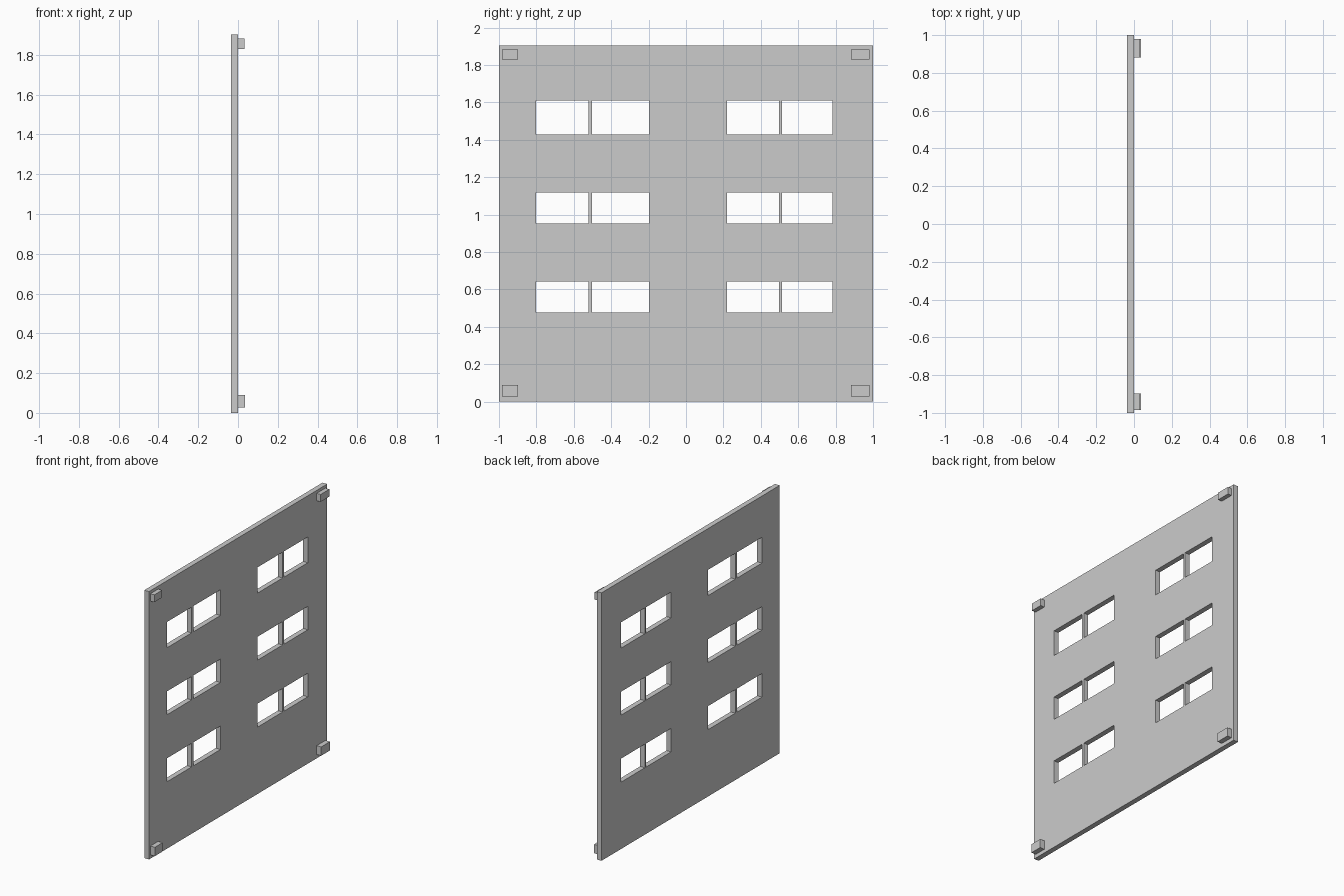
import bpy, bmesh
from mathutils import Vector

if "Cube" in bpy.data.objects:
    bpy.data.objects.remove(bpy.data.objects["Cube"])

X_BACK, X_FACE, X_PEG = -0.036, 0.001, 0.036
# edges of the window columns and rows; odd intervals are openings
Y_CUTS = [-1, -0.801, -0.522, -0.502, -0.198, 0.219, 0.498, 0.513, 0.782, 1]
Z_CUTS = [0, 0.475, 0.642, 0.951, 1.117, 1.427, 1.61, 1.903]


def finish(name, bm):
    bmesh.ops.recalc_face_normals(bm, faces=bm.faces)
    mesh = bpy.data.meshes.new(name)
    bm.to_mesh(mesh)
    bm.free()
    obj = bpy.data.objects.new(name, mesh)
    bpy.context.collection.objects.link(obj)
    return obj


def box(name, lo, hi):
    lo, hi = Vector(lo), Vector(hi)
    bm = bmesh.new()
    bmesh.ops.create_cube(bm, size=1)
    bmesh.ops.scale(bm, vec=hi - lo, verts=bm.verts)
    bmesh.ops.translate(bm, vec=(lo + hi) / 2, verts=bm.verts)
    return finish(name, bm)


# Wall panel: a grid sheet with the window cells left out, extruded to thickness
bm = bmesh.new()
grid = [[bm.verts.new((X_BACK, y, z)) for z in Z_CUTS] for y in Y_CUTS]
for i in range(len(Y_CUTS) - 1):
    for j in range(len(Z_CUTS) - 1):
        if i % 2 and j % 2:
            continue
        bm.faces.new((grid[i][j], grid[i + 1][j], grid[i + 1][j + 1], grid[i][j + 1]))
sheet = bm.faces[:]
ext = bmesh.ops.extrude_face_region(bm, geom=sheet, use_keep_orig=True)
moved = [g for g in ext["geom"] if isinstance(g, bmesh.types.BMVert)]
bmesh.ops.translate(bm, vec=(X_FACE - X_BACK, 0, 0), verts=moved)
finish("wall_panel", bm)

# Corner pegs on the +x face
for side, y0, y1 in (("left", -0.985, -0.898), ("right", 0.882, 0.98)):
    for level, z0, z1 in (("bottom", 0.027, 0.09), ("top", 1.83, 1.882)):
        depth = X_PEG if level == "bottom" else X_PEG - 0.004
        box(f"{level}_{side}_peg", (X_FACE - 0.001, y0, z0), (depth, y1, z1))
